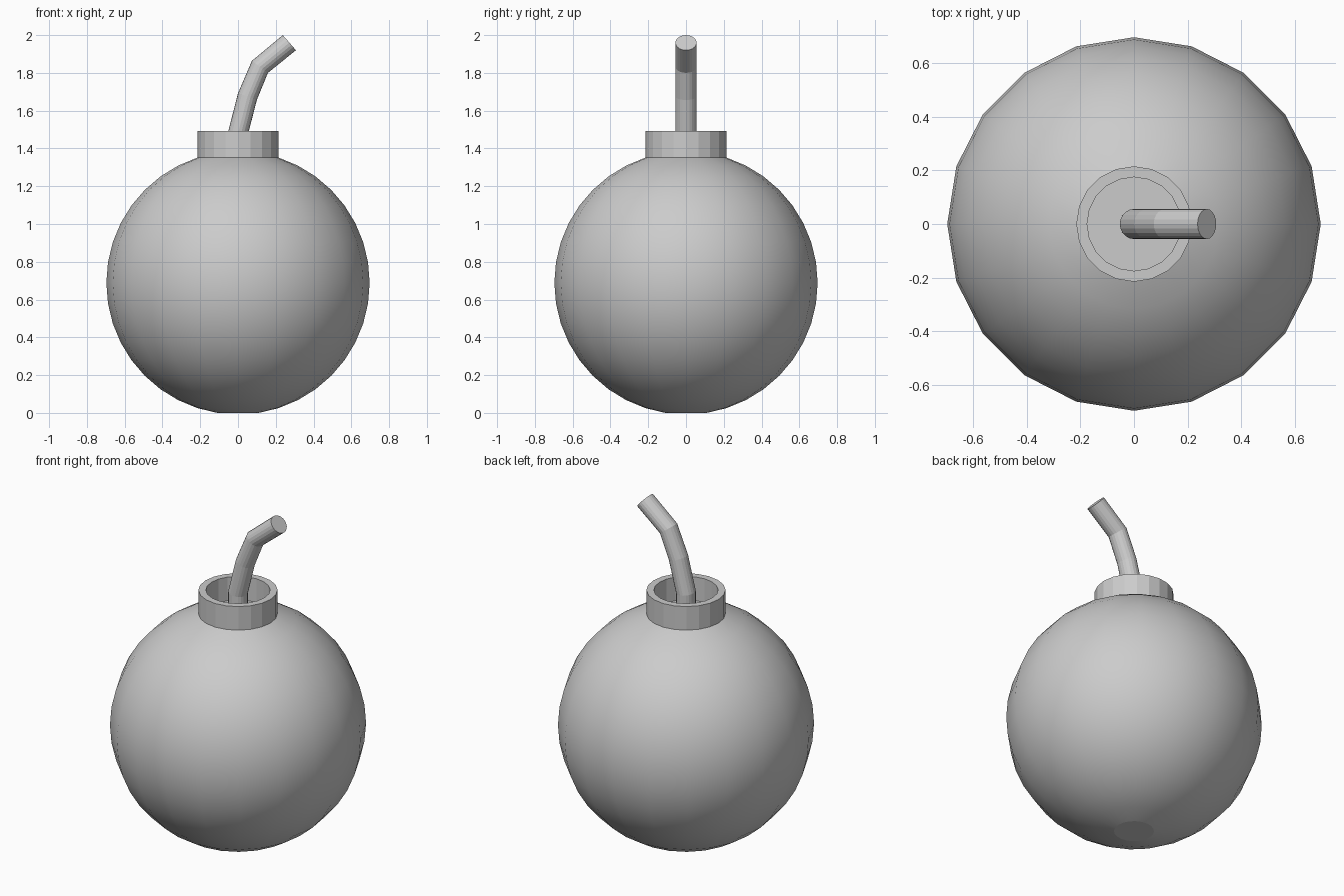
import bpy, bmesh
from math import sin, cos, pi, radians

if "Cube" in bpy.data.objects:
    bpy.data.objects.remove(bpy.data.objects["Cube"])

SIDES = 20
R = 0.697                              # body radius
CENTRE = R * cos(radians(9))           # flat underside rests on z = 0
NECK_R = R * sin(radians(18))
NECK_Z = CENTRE + R * cos(radians(18))


def ring(rx, ry, x, z, tilt=0.0):
    """Ellipse of points around (x, 0, z), tilted towards +x."""
    t = radians(tilt)
    pts = []
    for i in range(SIDES):
        a = 2 * pi * i / SIDES
        u = rx * cos(a)
        pts.append((x + u * cos(t), ry * sin(a), z - u * sin(t)))
    return pts


def skin(name, rings, cap_start=False, cap_end=False, smooth=False):
    """Bridge successive rings with quads and optionally cap the ends."""
    bm = bmesh.new()
    loops = [[bm.verts.new(p) for p in r] for r in rings]
    for low, high in zip(loops, loops[1:]):
        for i in range(SIDES):
            j = (i + 1) % SIDES
            f = bm.faces.new((low[i], low[j], high[j], high[i]))
            f.smooth = smooth
    caps = []
    if cap_start:
        caps.append(bm.faces.new(loops[0][::-1]))
    if cap_end:
        caps.append(bm.faces.new(loops[-1]))
    for f in caps:
        for e in f.edges:
            e.smooth = False           # crisp rim around flat caps
    mesh = bpy.data.meshes.new(name)
    bm.to_mesh(mesh)
    bm.free()
    obj = bpy.data.objects.new(name, mesh)
    bpy.context.collection.objects.link(obj)
    return obj


# Round body: 9 degree steps from the flat underside up to the neck
body_rings = []
for k in range(1, 19):
    a = radians(9 * k)
    body_rings.append(ring(R * sin(a), R * sin(a), 0, CENTRE - R * cos(a)))
skin("body", body_rings, cap_start=True, cap_end=True, smooth=True)

# Collar: open-topped wall around the neck
INNER, TOP = 0.175, 1.493
collar_profile = [(NECK_R, NECK_Z), (NECK_R, TOP), (INNER, TOP), (INNER, NECK_Z)]
skin("collar", [ring(r, r, 0, z) for r, z in collar_profile])

# Bent fuse: x, z and tilt of each cross-section
fuse_path = [(0, NECK_Z, 0), (0, 1.48, 8), (0.05, 1.675, 20),
             (0.116, 1.832, 37), (0.272, 1.96, 49)]
skin("fuse", [ring(0.053, 0.056, x, z, t) for x, z, t in fuse_path], cap_end=True)
